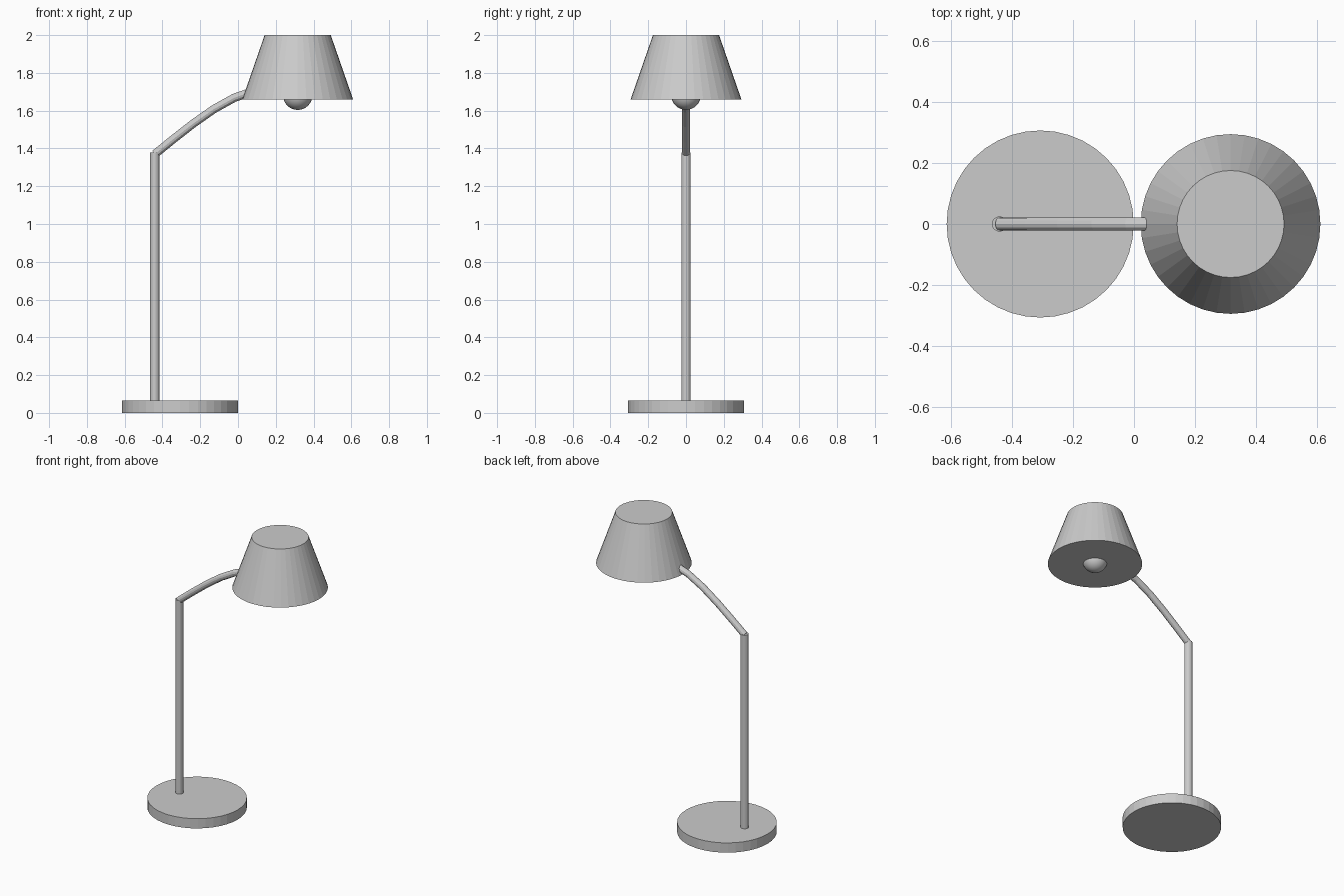
import bpy
from math import radians

if "Cube" in bpy.data.objects:
    bpy.data.objects.remove(bpy.data.objects["Cube"])


def cone(name, x, z0, z1, r0, r1, sides):
    bpy.ops.mesh.primitive_cone_add(vertices=sides, radius1=r0, radius2=r1,
                                    depth=z1 - z0, location=(x, 0, (z0 + z1) / 2))
    bpy.context.object.name = name
    return bpy.context.object


def smooth(obj, angle=30):
    bpy.ops.object.select_all(action='DESELECT')
    obj.select_set(True)
    bpy.context.view_layer.objects.active = obj
    bpy.ops.object.shade_smooth_by_angle(angle=radians(angle))


# Round foot, upright post and tapered shade
cone("base", -0.307, 0.0, 0.066, 0.306, 0.306, 40)
cone("post", -0.44, 0.06, 1.378, 0.025, 0.025, 16)
cone("shade", 0.316, 1.658, 2.0, 0.294, 0.175, 40)

# Bulb peeking out below the shade
bpy.ops.mesh.primitive_uv_sphere_add(segments=24, ring_count=16, radius=0.078,
                                     location=(0.316, 0, 1.682))
bulb = bpy.context.object
bulb.name = "bulb"
smooth(bulb)

# Curved arm from the post into the shade
path = [(-0.44, 1.37), (-0.344, 1.448), (-0.239, 1.53),
        (-0.128, 1.608), (-0.02, 1.668), (0.08, 1.703)]
curve = bpy.data.curves.new("arm", 'CURVE')
curve.dimensions = '3D'
curve.bevel_depth = 0.022
curve.bevel_resolution = 4
curve.use_fill_caps = True
spline = curve.splines.new('POLY')
spline.points.add(len(path) - 1)
for point, (x, z) in zip(spline.points, path):
    point.co = (x, 0, z, 1)
arm = bpy.data.objects.new("arm", curve)
bpy.context.collection.objects.link(arm)
bpy.ops.object.select_all(action='DESELECT')
arm.select_set(True)
bpy.context.view_layer.objects.active = arm
bpy.ops.object.convert(target='MESH')
for poly in bpy.context.object.data.polygons:
    poly.use_smooth = False
